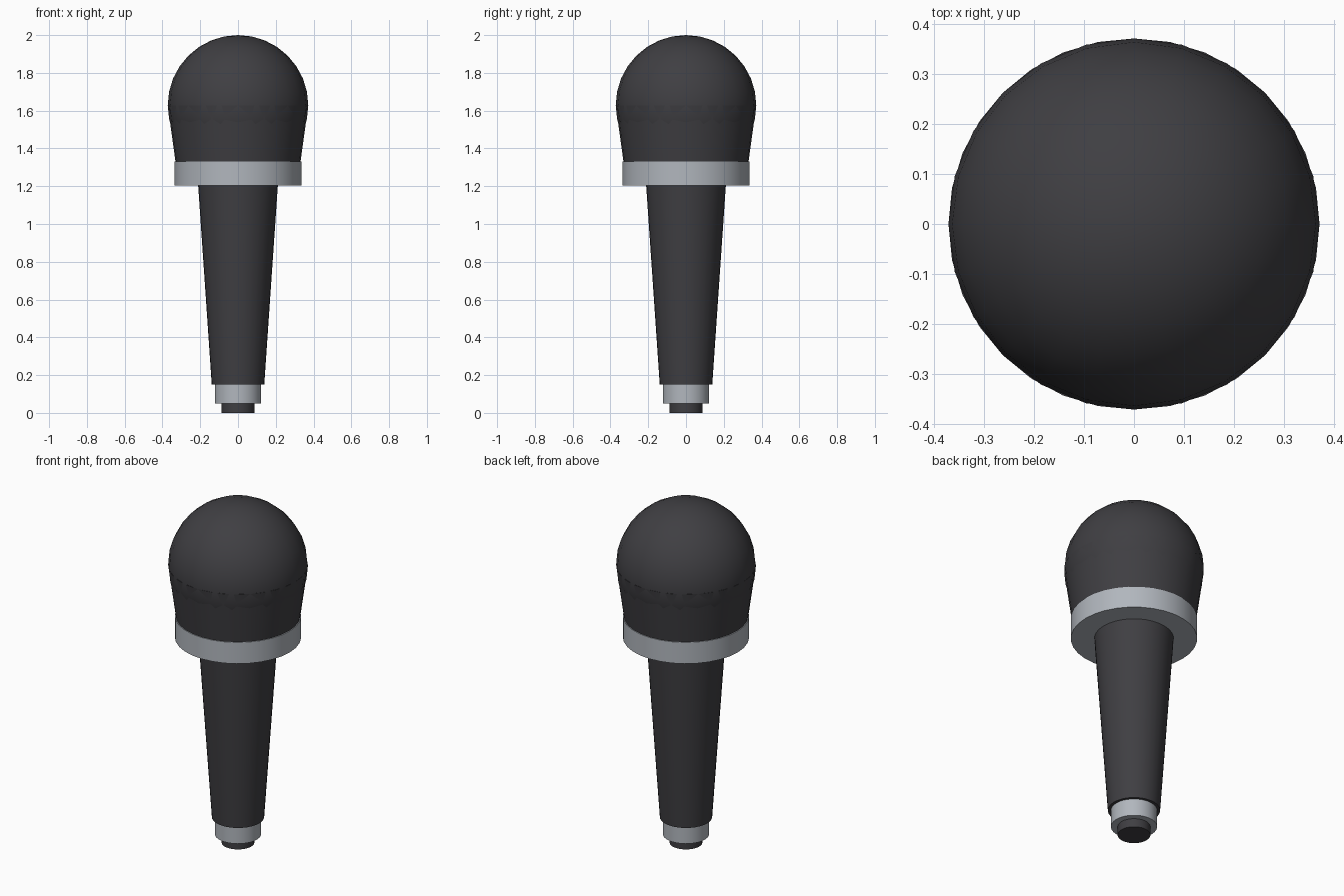
import bpy
import math

if "Cube" in bpy.data.objects:
    bpy.data.objects.remove(bpy.data.objects["Cube"])


def material(name, rgb):
    m = bpy.data.materials.new(name)
    m.diffuse_color = (*rgb, 1)
    m.use_nodes = True
    m.node_tree.nodes["Principled BSDF"].inputs["Base Color"].default_value = m.diffuse_color
    return m


charcoal = material("charcoal", (0.05, 0.049, 0.055))
silver = material("silver", (0.44, 0.47, 0.51))


def finish(name, mat):
    ob = bpy.context.object
    ob.name = name
    ob.data.materials.append(mat)
    bpy.ops.object.shade_smooth_by_angle(angle=math.radians(35))


def taper(name, z0, z1, r0, r1, mat, sides=32):
    """Vertical cylinder or cone frustum from z0 to z1."""
    bpy.ops.mesh.primitive_cone_add(vertices=sides, radius1=r0, radius2=r1,
                                    depth=z1 - z0, location=(0, 0, (z0 + z1) / 2))
    finish(name, mat)


# Connector and collar at the bottom
taper("connector", 0.0, 0.05, 0.087, 0.087, charcoal)
taper("lower_collar", 0.05, 0.15, 0.123, 0.123, silver)

# Tapered handle
taper("handle", 0.15, 1.205, 0.139, 0.211, charcoal)

# Wide ring under the head
taper("head_ring", 1.205, 1.33, 0.336, 0.336, silver)

# Lower grille cone and domed top
taper("lower_grille", 1.33, 1.628, 0.331, 0.372, charcoal)
bpy.ops.mesh.primitive_uv_sphere_add(segments=24, ring_count=16, radius=0.372,
                                     location=(0, 0, 1.628))
finish("grille_dome", charcoal)
